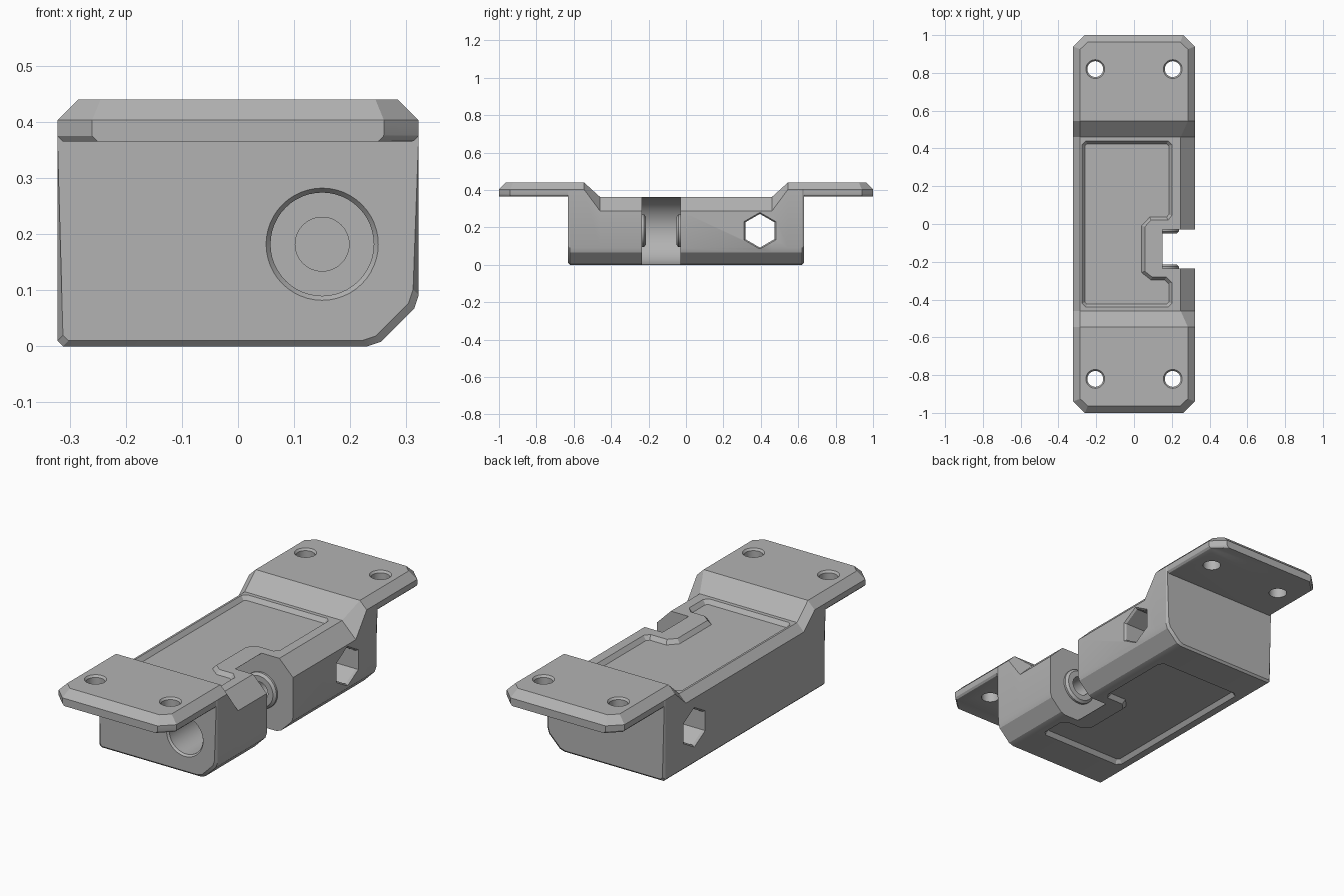
import bpy, bmesh, math
from mathutils import Vector

if "Cube" in bpy.data.objects:
    bpy.data.objects.remove(bpy.data.objects["Cube"])

grey = bpy.data.materials.new("matte grey")
grey.use_nodes = True
colour = (0.45, 0.45, 0.45, 1)
grey.diffuse_color = colour
grey.node_tree.nodes["Principled BSDF"].inputs["Base Color"].default_value = colour

TOP = 0.363                 # height of the middle deck
AXLE_X, AXLE_Z = 0.15, 0.182
SLOT_FRONT, SLOT_BACK = -0.235, -0.03


def make_object(name, bm):
    bmesh.ops.remove_doubles(bm, verts=bm.verts, dist=1e-5)
    bmesh.ops.recalc_face_normals(bm, faces=bm.faces)
    mesh = bpy.data.meshes.new(name)
    bm.to_mesh(mesh)
    bm.free()
    mesh.materials.append(grey)
    obj = bpy.data.objects.new(name, mesh)
    bpy.context.collection.objects.link(obj)
    return obj


def loft(bm, rings):
    loops = [[bm.verts.new(p) for p in ring] for ring in rings]
    n = len(loops[0])
    for a, b in zip(loops, loops[1:]):
        for i in range(n):
            j = (i + 1) % n
            bm.faces.new((a[i], a[j], b[j], b[i]))
    return loops


def turned(name, axis, centre, profile, sides=48):
    """Solid along an axis from (position, radius) pairs."""
    bm = bmesh.new()
    rings = []
    for pos, r in profile:
        ring = []
        for k in range(sides):
            a = 2 * math.pi * k / sides
            u, v = r * math.sin(a), r * math.cos(a)
            ring.append({"x": (pos, centre[0] + u, centre[1] + v),
                         "y": (centre[0] + u, pos, centre[1] + v),
                         "z": (centre[0] + u, centre[1] + v, pos)}[axis])
        rings.append(ring)
    loops = loft(bm, rings)
    bm.faces.new(loops[0])
    bm.faces.new(loops[-1])
    return make_object(name, bm)


def combine(target, tool, operation="DIFFERENCE"):
    mod = target.modifiers.new(tool.name, "BOOLEAN")
    mod.operation, mod.solver, mod.object = operation, "EXACT", tool
    bpy.ops.object.select_all(action="DESELECT")
    bpy.context.view_layer.objects.active = target
    target.select_set(True)
    bpy.ops.object.modifier_apply(modifier=mod.name)
    bpy.data.objects.remove(tool)


def section(y, w, base, low, top, left, right, y_top=None, top_w=None):
    """Cross-section of the housing with chamfered corners."""
    r = low * 0.22
    y_top = y if y_top is None else y_top
    tl, tr = (top_w, top_w) if top_w else (w - left, w - right)
    return [(-w + 0.01, y, base), (w - low - r, y, base),
            (w - low + r * 0.5, y, base + r * 0.5),
            (w - r * 0.5, y, base + low - r * 0.5), (w, y, base + low + r),
            (w, y, top - right), (tr, y_top, top), (-tl, y_top, top),
            (-w, y, top - left), (-w, y, base + 0.01)]


# Housing: one half of the sections, mirrored front to back
W, C, LID = 0.322, 0.037, 0.44
flange = dict(base=0.365, low=0.01, top=LID, left=C, right=C)
block = dict(base=0, low=0.075, top=LID, left=C, right=C)
wall = section(0.63, W, **flange)
end = section(0.63, W - 0.01, **dict(block, base=0.01))
end[5:9] = wall[5:9]
half = [section(1.0, 0.26, **flange, y_top=1 - C, top_w=0.245),
        section(0.94, W, **flange, y_top=0.925, top_w=W - C),
        wall, end,
        section(0.62, W, **block),
        section(0.545, W, **block),
        section(0.46, W, 0, 0.075, TOP, C, 0.075)]
other = [[(x, -y, z) for x, y, z in ring] for ring in reversed(half)]
bm = bmesh.new()
loops = loft(bm, half + other)
for ring in (loops[0], loops[-1]):
    bm.faces.new(ring[:6] + ring[8:])
    bm.faces.new(ring[5:9])
housing = make_object("hinge_housing", bm)

# Roller slot: round at the back, open at the side
arc = [math.radians(90 + 180 * k / 40) for k in range(41)]
outline = [(AXLE_X + 0.18 * math.cos(a), AXLE_Z + 0.18 * math.sin(a)) for a in arc]
outline += [(AXLE_X, -0.2), (0.6, -0.2), (0.6, 0.6), (AXLE_X, 0.6)]
bm = bmesh.new()
loops = loft(bm, [[(x, y, z) for x, z in outline] for y in (SLOT_FRONT, SLOT_BACK)])
for ring in loops:
    bm.faces.new(ring)
combine(housing, make_object("slot_cutter", bm))

# Spacer bosses on both slot walls
for wall_y, side in ((SLOT_FRONT, 1), (SLOT_BACK, -1)):
    boss = turned("boss", "y", (AXLE_X, AXLE_Z),
                  [(wall_y - side * 0.01, 0.088), (wall_y + side * 0.01, 0.088),
                   (wall_y + side * 0.02, 0.076)])
    combine(housing, boss, "UNION")

# Axle bore with a wide pocket at the front
combine(housing, turned("axle_bore", "y", (AXLE_X, AXLE_Z),
                        [(-0.7, 0.1), (-0.63, 0.1), (-0.62, 0.092), (-0.34, 0.092),
                         (-0.34, 0.048), (0.27, 0.048)]))

# Six-sided cross hole with flared mouths
combine(housing, turned("hex_hole", "x", (0.395, AXLE_Z),
                        [(-0.4, 0.098), (-W, 0.098), (-W + 0.01, 0.09),
                         (W - 0.01, 0.09), (W, 0.098), (0.4, 0.098)], 6))

# Screw holes in the flanges
for x in (-0.205, 0.205):
    for y in (-0.82, 0.82):
        combine(housing, turned("screw_hole", "z", (x, y),
                                [(0.3, 0.042), (0.43, 0.042), (0.44, 0.05), (0.5, 0.05)], 32))

# Shallow panels in the deck and underside, stepping round the slot
panel = [(-0.275, -0.42), (-0.255, -0.44), (0.18, -0.44), (0.2, -0.42),
         (0.2, -0.31), (0.17, -0.28), (0.095, -0.28), (0.057, -0.25),
         (0.057, -0.015), (0.09, 0.02), (0.18, 0.02), (0.2, 0.045),
         (0.2, 0.42), (0.18, 0.44), (-0.255, 0.44), (-0.275, 0.42)]
for surface, out in ((TOP, 1), (0, -1)):
    bm = bmesh.new()
    rings = [[(x, y, surface + out * h) for x, y in panel] for h in (0.03, 0)]
    loops = loft(bm, rings)
    bm.faces.new(loops[0])
    floor = bm.faces.new(loops[1])
    bmesh.ops.recalc_face_normals(bm, faces=bm.faces)
    bmesh.ops.inset_region(bm, faces=[floor], thickness=0.016, use_boundary=True,
                           use_even_offset=True)
    bmesh.ops.translate(bm, verts=floor.verts, vec=Vector((0, 0, -0.02 * out)))
    combine(housing, make_object("panel_cutter", bm))

bpy.ops.object.select_all(action="DESELECT")
housing.select_set(True)
bpy.context.view_layer.objects.active = housing
bpy.ops.object.shade_smooth_by_angle(angle=math.radians(25))
